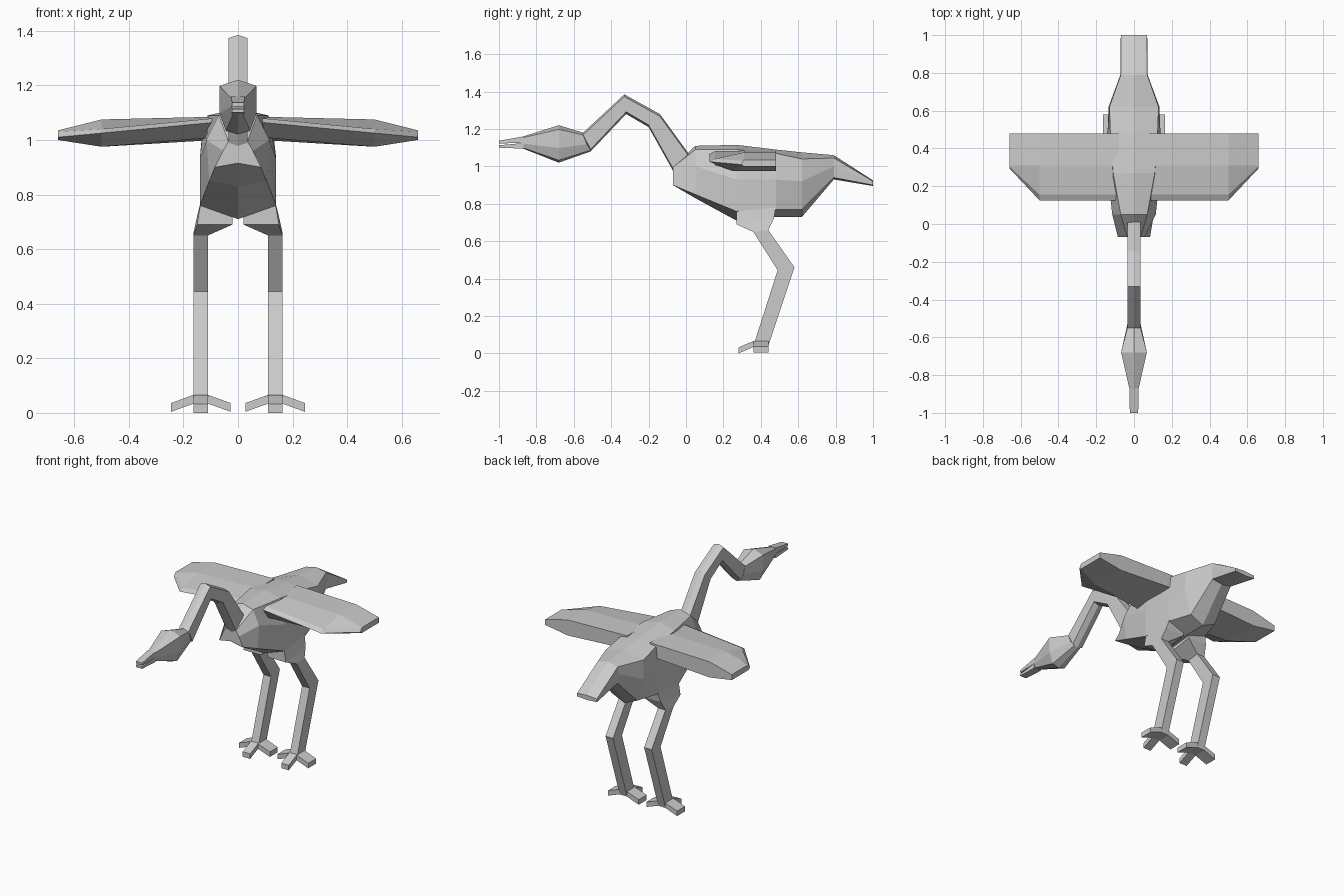
import bpy, bmesh

grey = bpy.data.materials.new("light grey")
grey.diffuse_color = (0.6, 0.6, 0.6, 1)


def loft(name, rings, mirror=False):
    """Skin a list of equal-length point rings, with capped ends."""
    bm = bmesh.new()
    vs = [[bm.verts.new(p) for p in r] for r in rings]
    n = len(rings[0])
    for a, b in zip(vs, vs[1:]):
        for i in range(n):
            j = (i + 1) % n
            bm.faces.new((a[i], a[j], b[j], b[i]))
    bm.faces.new(vs[0])
    bm.faces.new(vs[-1])
    bmesh.ops.recalc_face_normals(bm, faces=bm.faces)
    me = bpy.data.meshes.new(name)
    bm.to_mesh(me)
    bm.free()
    me.materials.append(grey)
    ob = bpy.data.objects.new(name, me)
    bpy.context.collection.objects.link(ob)
    if mirror:
        ob.modifiers.new("mirror", 'MIRROR').use_mirror_merge = False
    return ob


def sym(half):
    """Close a half ring (x, y, z) running from top centre to bottom centre."""
    return half + [(-x, y, z) for x, y, z in half[-2:0:-1]]


# Body and tail: y, top z, shoulder, flank, belly edge (x, z), bottom z
body = [
    (-.07, 1.00, (.035, .995), (.055, .96), (.085, .90), .915),
    (.05, 1.11, (.07, 1.09), (.115, 1.00), (.105, .85), .83),
    (.27, 1.115, (.11, 1.09), (.14, .93), (.14, .76), .71),
    (.48, 1.09, (.125, 1.07), (.14, .93), (.135, .77), .73),
    (.62, 1.075, (.13, 1.04), (.135, .92), (.09, .77), .73),
    (.79, 1.06, (.07, 1.045), (.072, 1.00), (.068, .94), .93),
    (1.0, .925, (.07, .92), (.07, .912), (.07, .90), .895),
]
loft("body", [sym([(0, y, t), (a[0], y, a[1]), (b[0], y, b[1]),
                   (c[0], y, c[1]), (0, y, bot)])
              for y, t, a, b, c, bot in body])

# Neck: upper (y, z) and lower (y, z) edge points
neck = [((.02, 1.06), (-.06, .96)), ((-.14, 1.28), (-.20, 1.21)),
        ((-.33, 1.385), (-.32, 1.28)), ((-.55, 1.18), (-.51, 1.08))]
loft("neck", [sym([(0, *u), (.035, u[0], u[1] - .012),
                   (.035, l[0], l[1] + .012), (0, *l)]) for u, l in neck])

# Head: upper and lower edge points, half width, corner drop
head = [((-.55, 1.18), (-.51, 1.08), .035, .012),
        ((-.68, 1.22), (-.68, 1.02), .068, .022),
        ((-.87, 1.16), (-.87, 1.095), .025, .006)]
loft("head", [sym([(0, *u), (w, u[0], u[1] - d),
                   (w, (u[0] + l[0]) / 2, (u[1] + l[1]) / 2 - d),
                   (w * .65, l[0], l[1] + d * .6), (0, *l)])
              for u, l, w, d in head])

# Two beak halves with a slit between them
for name, root, tip in (("upper_beak", (1.125, 1.16), (1.123, 1.137)),
                        ("lower_beak", (1.095, 1.125), (1.10, 1.113))):
    loft(name, [[(-w, y, a), (w, y, a), (w, y, b), (-w, y, b)]
                for w, y, (a, b) in ((.025, -.87, root), (.022, -1, tip))])

# Wings: (y, z) sections from root to tip
wing = [
    (.08, [(.48, 1.085), (.31, 1.085), (.155, 1.08), (.125, 1.065), (.15, 1.01), (.48, 1.0)]),
    (.50, [(.48, 1.075), (.31, 1.075), (.155, 1.04), (.125, 1.025), (.25, .975), (.48, .975)]),
    (.66, [(.48, 1.035), (.31, 1.035), (.305, 1.03), (.295, 1.01), (.31, 1.0), (.48, 1.0)]),
]
loft("wing", [[(x, y, z) for y, z in s] for x, s in wing], True)

# Legs: inner x, outer x, front (y, z), rear (y, z), from hip to ankle
leg = [(.02, .135, (.27, .78), (.48, .78)), (.02, .15, (.27, .69), (.47, .72)),
       (.11, .163, (.36, .65), (.44, .66)), (.11, .163, (.49, .445), (.58, .46)),
       (.11, .163, (.36, .04), (.44, .04))]
loft("leg", [[(a, *f), (b, *f), (b, *r), (a, *r)] for a, b, f, r in leg], True)

# Feet: an arched bar of two side toes, plus a front toe
loft("side_toes", [[(x, .36, z), (x, .44, z), (x, .44, z + .032), (x, .36, z + .032)]
                   for x, z in ((.027, .004), (.11, .034), (.163, .034), (.245, .004))], True)
loft("front_toe", [[(.11, y, z), (.163, y, z), (.163, y, z + .032), (.11, y, z + .032)]
                   for y, z in ((.28, 0), (.36, .034), (.40, .034))], True)
